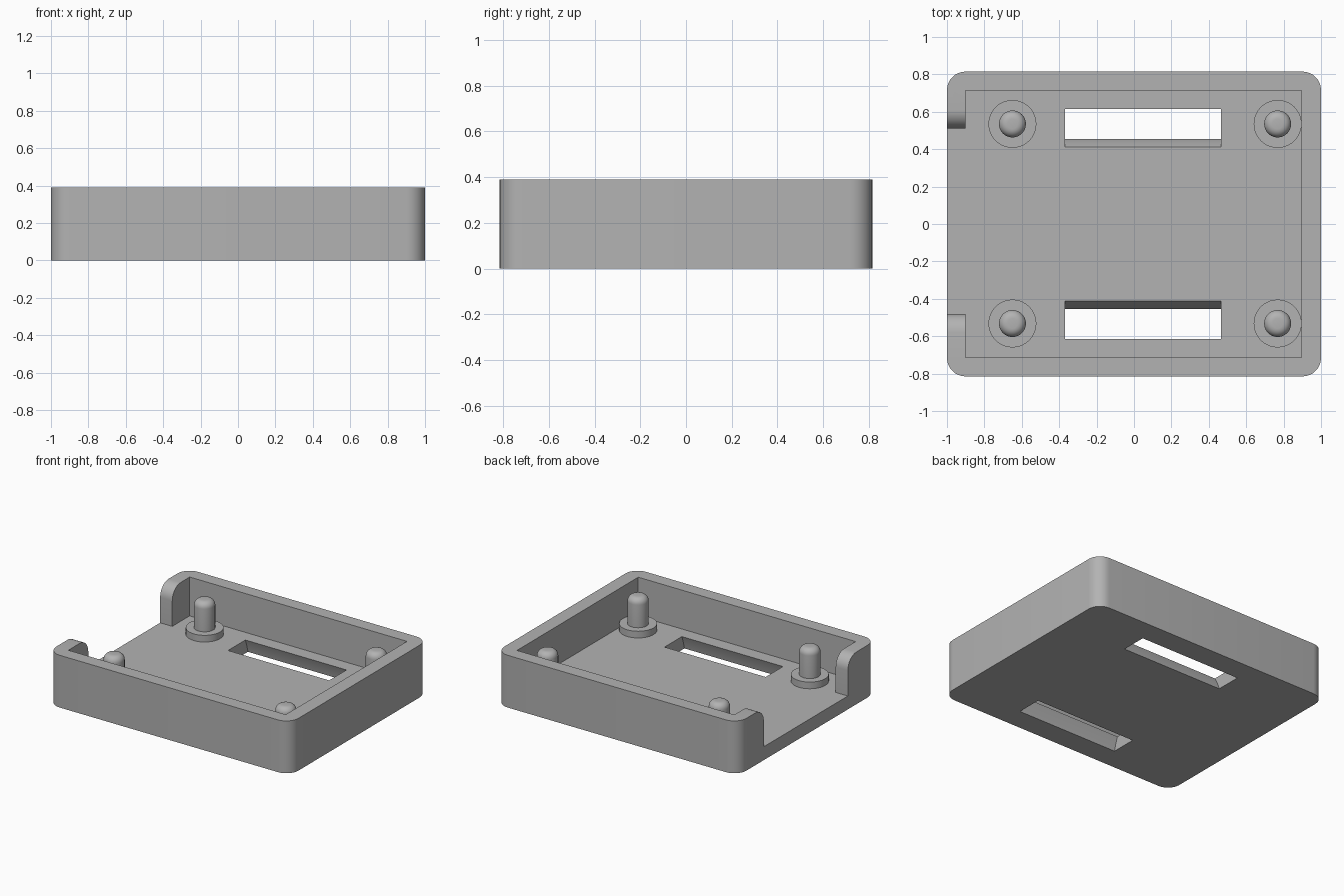
import bpy, bmesh, math

if "Cube" in bpy.data.objects:
    bpy.data.objects.remove(bpy.data.objects["Cube"])

grey = bpy.data.materials.new("light_grey")
grey.diffuse_color = (0.45, 0.45, 0.45, 1)
grey.use_nodes = True
grey.node_tree.nodes["Principled BSDF"].inputs["Base Color"].default_value = grey.diffuse_color

H, FLOOR = 0.39, 0.10          # tray height, floor thickness


def prism(name, pts, axis, lo, hi, cutter=False):
    """Extrude a closed 2D outline along an axis: x -> pts are (y, z), z -> (x, y)."""
    def put(p, d):
        return (d, p[0], p[1]) if axis == "x" else (p[0], p[1], d)
    bm = bmesh.new()
    a = [bm.verts.new(put(p, lo)) for p in pts]
    b = [bm.verts.new(put(p, hi)) for p in pts]
    bm.faces.new(a)
    bm.faces.new(b)
    n = len(pts)
    for i in range(n):
        bm.faces.new((a[i], a[(i + 1) % n], b[(i + 1) % n], b[i]))
    bmesh.ops.recalc_face_normals(bm, faces=bm.faces)
    return finish(name, bm, cutter)


def finish(name, bm, cutter=False):
    me = bpy.data.meshes.new(name)
    bm.to_mesh(me)
    bm.free()
    me.materials.append(grey)
    ob = bpy.data.objects.new(name, me)
    bpy.context.collection.objects.link(ob)
    ob.hide_render = cutter
    return ob


def arc(cx, cy, r, a0, a1, n=8):
    return [(cx + r * math.cos(math.radians(a0 + (a1 - a0) * i / n)),
             cy + r * math.sin(math.radians(a0 + (a1 - a0) * i / n))) for i in range(n + 1)]


# Tray body with rounded corners
X, Y, R = 1.0, 0.815, 0.10
outline = (arc(X - R, Y - R, R, 0, 90) + arc(R - X, Y - R, R, 90, 180)
           + arc(R - X, R - Y, R, 180, 270) + arc(X - R, R - Y, R, 270, 360))
tray = prism("tray", outline, "z", 0, H)

# Cavity
cutters = [prism("cavity_cutter", [(-0.9, -0.715), (0.895, -0.715), (0.895, 0.715), (-0.9, 0.715)],
                 "z", FLOOR, 0.6, True)]

# Opening in the left wall, flaring out at the rim
r = 0.10
opening = ([(-0.48, FLOOR), (0.51, FLOOR)] + arc(0.51 + r, H - r, r, 180, 90)
           + [(0.51 + r, 0.5), (-0.48 - r, 0.5)] + arc(-0.48 - r, H - r, r, 90, 0))
cutters.append(prism("opening_cutter", opening, "x", -1.2, -0.88, True))

# Two strap slots: pieces of one curved channel passing down through the floor
ZC, R_IN, R_OUT = -0.145, 0.478, 0.662
for name, side in (("back_slot_cutter", 1), ("front_slot_cutter", -1)):
    pts = arc(0, ZC, R_OUT, 5, 40, 24) + arc(0, ZC, R_IN, 40, 5, 24)
    cutters.append(prism(name, [(side * y, z) for y, z in pts], "x", -0.37, 0.465, True))

for c in cutters:
    mod = tray.modifiers.new(c.name, "BOOLEAN")
    mod.operation = "DIFFERENCE"
    mod.solver = "EXACT"
    mod.object = c
bpy.context.view_layer.objects.active = tray
for m in list(tray.modifiers):
    bpy.ops.object.modifier_apply(modifier=m.name)
for c in cutters:
    bpy.data.objects.remove(c)


# Posts: wide foot and round-topped pin, turned from one profile
def post(name, x, y, seg=40):
    profile = ([(0, 0.09), (0.128, 0.09), (0.128, 0.15), (0.072, 0.15)]
               + arc(0.027, 0.32, 0.045, 0, 90, 6) + [(0, 0.365)])
    bm = bmesh.new()
    vs = [bm.verts.new((p[0], 0, p[1])) for p in profile]
    es = [bm.edges.new(e) for e in zip(vs, vs[1:])]
    bmesh.ops.spin(bm, geom=vs + es, cent=(0, 0, 0), axis=(0, 0, 1),
                   angle=2 * math.pi, steps=seg)
    bmesh.ops.remove_doubles(bm, verts=bm.verts, dist=1e-5)
    bmesh.ops.recalc_face_normals(bm, faces=bm.faces)
    ob = finish(name, bm)
    ob.location = (x, y, 0)
    return ob


parts = [tray]
for sx, x in (("left", -0.65), ("right", 0.768)):
    for sy, y in (("front", -0.532), ("back", 0.535)):
        parts.append(post(f"{sy}_{sx}_post", x, y))

# Smooth the rounds, keep edges sharp
bpy.ops.object.select_all(action="DESELECT")
for ob in parts:
    ob.select_set(True)
bpy.context.view_layer.objects.active = tray
bpy.ops.object.shade_smooth_by_angle(angle=math.radians(25))
